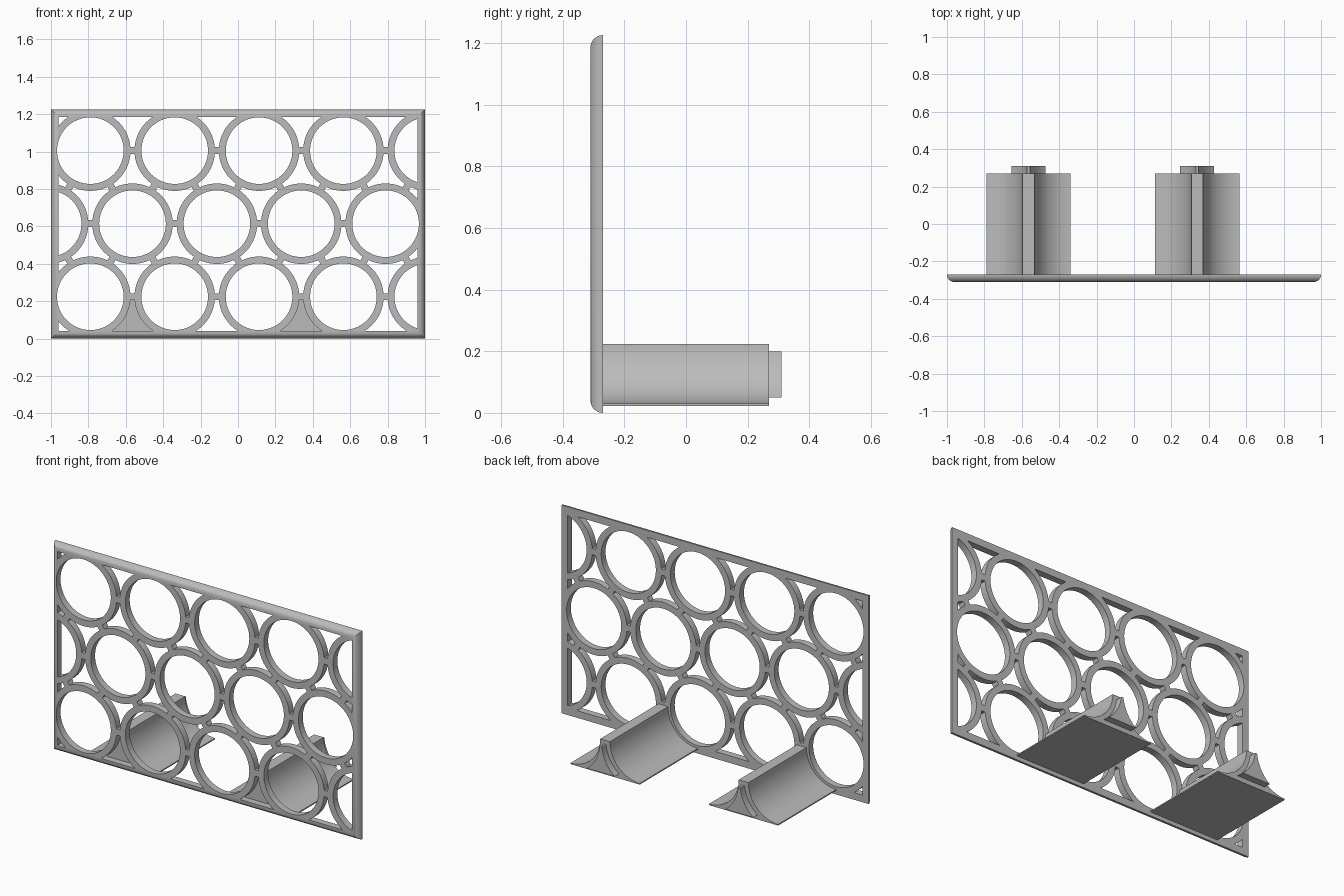
import bpy, bmesh, math
from mathutils import Matrix, Vector

cube = bpy.data.objects.get("Cube")
if cube:
    bpy.data.objects.remove(cube, do_unlink=True)

# Main sizes
HEIGHT, BACK, FRONT, RIM = 1.226, -0.27, -0.31, 0.04
PITCH, ROW = 0.451, 0.3906
HOLE, RING = 0.178, 0.215
X0, Z0 = -0.7895, 0.224
MID = (BACK + FRONT) / 2

grey = bpy.data.materials.new("plain grey")
grey.use_nodes = True
grey.diffuse_color = (0.5, 0.5, 0.5, 1)
grey.node_tree.nodes["Principled BSDF"].inputs["Base Color"].default_value = (0.5, 0.5, 0.5, 1)


def make(name, bm):
    bmesh.ops.recalc_face_normals(bm, faces=bm.faces)
    mesh = bpy.data.meshes.new(name)
    bm.to_mesh(mesh)
    bm.free()
    mesh.materials.append(grey)
    obj = bpy.data.objects.new(name, mesh)
    bpy.context.collection.objects.link(obj)
    return obj


def smooth(obj):
    bpy.ops.object.select_all(action='DESELECT')
    obj.select_set(True)
    bpy.context.view_layer.objects.active = obj
    bpy.ops.object.shade_smooth_by_angle(angle=math.radians(30))


def discs(name, centres, radius, depth):
    bm = bmesh.new()
    for x, z in centres:
        bmesh.ops.create_cone(
            bm, cap_ends=True, segments=96, radius1=radius, radius2=radius, depth=depth,
            matrix=Matrix.Translation((x, MID, z)) @ Matrix.Rotation(math.pi / 2, 4, 'X'))
    return make(name, bm)


def boxes(name, items):
    """Boxes given as centre, size and turn about the y axis."""
    bm = bmesh.new()
    for (x, z), size, turn in items:
        bmesh.ops.create_cube(
            bm, size=1, matrix=Matrix.Translation((x, MID, z))
            @ Matrix.Rotation(turn, 4, 'Y') @ Matrix.Diagonal((*size, 1)))
    return make(name, bm)


def combine(obj, cutter, operation):
    mod = obj.modifiers.new("cut", 'BOOLEAN')
    mod.operation, mod.solver, mod.object = operation, 'EXACT', cutter
    bpy.context.view_layer.objects.active = obj
    bpy.ops.object.modifier_apply(modifier=mod.name)


# Staggered ring centres; those beyond the rim are partial rings
full, partial = [], []
for row in range(3):
    for col in range(5):
        shift = -PITCH / 2 if row == 1 else 0
        c = (X0 + shift + col * PITCH, Z0 + row * ROW)
        (full if abs(c[0]) < 0.9 else partial).append(c)
centres = full + partial

# Short links between neighbouring rings
links = []
for i, a in enumerate(centres):
    for b in centres[:i]:
        d = Vector(b) - Vector(a)
        if d.length < PITCH * 1.1:
            mid = (Vector(a) + Vector(b)) / 2
            links.append((tuple(mid), (0.06, 0.3, 0.037), -math.atan2(d.y, d.x)))

# Panel slab with a quarter-round front edge
bm = bmesh.new()
loops = []
for k in range(9):
    t = k / 8 * math.pi / 2
    inset, y = RIM * (1 - math.cos(t)), BACK + (FRONT - BACK) * math.sin(t)
    x = 1 - inset
    loops.append([bm.verts.new((px, y, pz)) for px, pz in
                  ((-x, inset), (x, inset), (x, HEIGHT - inset), (-x, HEIGHT - inset))])
for a, b in zip(loops, loops[1:]):
    for i in range(4):
        j = (i + 1) % 4
        bm.faces.new((a[i], a[j], b[j], b[i]))
bm.faces.new(loops[0])
bm.faces.new(loops[-1])
panel = make("ring_panel", bm)

# Cutters: gaps between rings, whole holes, holes clipped by the rim
window = ((0, HEIGHT / 2), (1.92, 0.2, HEIGHT - 0.084), 0)
gaps = boxes("gap_cutter", [window])
ring_discs = discs("ring_discs", centres, RING, 0.4)
link_boxes = boxes("link_boxes", links)
holes = discs("hole_cutter", full, HOLE, 0.3)
side_holes = discs("side_hole_cutter", partial, HOLE, 0.3)
clip = boxes("clip_box", [window])
combine(gaps, ring_discs, 'DIFFERENCE')
combine(gaps, link_boxes, 'DIFFERENCE')
combine(side_holes, clip, 'INTERSECT')
for cutter in (gaps, holes, side_holes):
    combine(panel, cutter, 'DIFFERENCE')
for helper in (gaps, ring_discs, link_boxes, holes, side_holes, clip):
    bpy.data.objects.remove(helper, do_unlink=True)
smooth(panel)


def cradle(name, x, radius, low, high, y0, y1):
    """Bar with two concave sides that follow the neighbouring rings."""
    start = math.asin(max(-1, (low - Z0) / radius))
    end = math.asin((high - Z0) / radius)
    side = []
    for k in range(25):
        t = start + (end - start) * k / 24
        side.append((PITCH / 2 - radius * math.cos(t), Z0 + radius * math.sin(t)))
    if side[0][1] > low + 0.001:
        side.insert(0, (side[0][0], low))
    outline = side + [(-px, pz) for px, pz in reversed(side)]
    bm = bmesh.new()
    face = bm.faces.new([bm.verts.new((x + px, y0, pz)) for px, pz in outline])
    out = bmesh.ops.extrude_face_region(bm, geom=[face])
    moved = [v for v in out["geom"] if isinstance(v, bmesh.types.BMVert)]
    bmesh.ops.translate(bm, vec=(0, y1 - y0, 0), verts=moved)
    smooth(make(name, bm))


# Two rear feet, each with a small peg on its end
for name, col in (("right", 0.5), ("left", 2.5)):
    x = X0 + col * PITCH
    cradle(name + "_foot", x, 0.194, 0.023, Z0, BACK, 0.27)
    cradle(name + "_foot_peg", x, 0.22, 0.05, 0.2, 0.27, 0.31)
